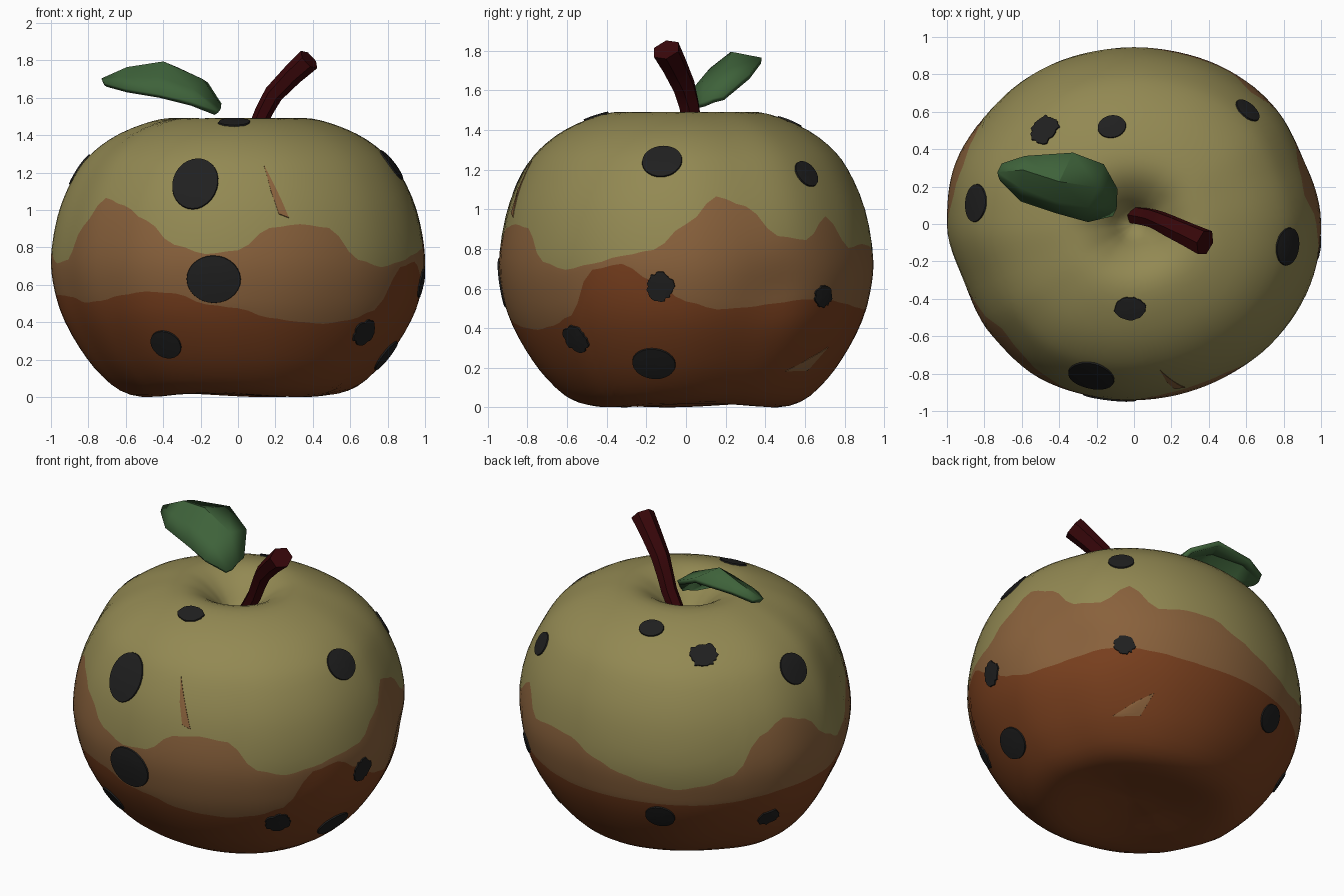
import bpy, bmesh, math, random
from mathutils import Vector
from mathutils.bvhtree import BVHTree

random.seed(4)
default = bpy.data.objects.get("Cube")
if default:
    bpy.data.objects.remove(default, do_unlink=True)


def material(name, colour):
    mat = bpy.data.materials.new(name)
    mat.use_nodes = True
    mat.diffuse_color = (*colour, 1)
    bsdf = next(n for n in mat.node_tree.nodes if n.type == 'BSDF_PRINCIPLED')
    bsdf.inputs["Base Color"].default_value = (*colour, 1)
    bsdf.inputs["Roughness"].default_value = 0.8
    return mat


OLIVE = material("olive skin", (0.29, 0.25, 0.086))
TAN = material("bruised tan", (0.25, 0.12, 0.045))
BROWN = material("rotten brown", (0.19, 0.05, 0.013))
BLACK = material("black mould", (0.014, 0.014, 0.014))
GREEN = material("leaf green", (0.048, 0.122, 0.042))
STEM = material("dark red stem", (0.04, 0.002, 0.003))


def make_object(name, bm, mats, angle=40):
    bmesh.ops.recalc_face_normals(bm, faces=bm.faces)
    mesh = bpy.data.meshes.new(name)
    bm.to_mesh(mesh)
    bm.free()
    obj = bpy.data.objects.new(name, mesh)
    bpy.context.collection.objects.link(obj)
    for mat in mats:
        mesh.materials.append(mat)
    bpy.ops.object.select_all(action='DESELECT')
    obj.select_set(True)
    bpy.context.view_layer.objects.active = obj
    bpy.ops.object.shade_smooth_by_angle(angle=math.radians(angle))
    return obj


def spline(points, t):
    """Point at t in 0..1 on a curve through the points."""
    u = min(max(t, 0), 1) * (len(points) - 1)
    i = min(int(u), len(points) - 2)
    f = u - i
    p = [Vector(points[min(max(k, 0), len(points) - 1)]) for k in range(i - 1, i + 3)]
    return 0.5 * (2 * p[1] + (p[2] - p[0]) * f
                  + (2 * p[0] - 5 * p[1] + 4 * p[2] - p[3]) * f ** 2
                  + (3 * p[1] - p[0] - 3 * p[2] + p[3]) * f ** 3)


def around(values, angle):
    """Smooth lookup in a ring of values that starts at -180 degrees."""
    u = ((angle + math.pi) / math.tau) % 1 * len(values)
    i, f = int(u), u % 1
    f = f * f * (3 - 2 * f)
    return values[i % len(values)] * (1 - f) + values[(i + 1) % len(values)] * f


# Apple half profile (radius, height) from the bottom hollow to the top hollow
PROFILE = [(0, .07), (.15, .06), (.32, .035), (.5, .015), (.63, .05), (.74, .14),
           (.83, .25), (.92, .4), (.975, .55), (1, .75), (.957, 1), (.868, 1.2),
           (.77, 1.32), (.62, 1.42), (.42, 1.49), (.28, 1.485), (.16, 1.41),
           (.07, 1.31), (0, 1.28)]
# Uneven girth, one value every twenty degrees
GIRTH = [1, .965, .988, 1.008, 1, .995, .993, 1, 1.003,
         1, .985, 1.01, 1.006, 1, 1, 1.006, 1.003, 1.015]
# Heights of the two colour borders, one value every ten degrees
UPPER = [.8, .72, .74, .92, 1.07, 1.03, .95, .82, .77, .79, .91, .93,
         .91, .74, .7, .73, .77, .8, .93, 1.07, 1.02, .87, .85, .97,
         .81, .83, .82, .74, .68, .64, .61, .64, .7, .92, 1, .95]
LOWER = [.55, .55, .54, .51, .52, .55, .57, .56, .5, .48, .43, .41,
         .4, .42, .47, .7, .73, .64, .54, .5, .51, .53, .55, .55,
         .53, .51, .5, .5, .5, .5, .5, .5, .51, .53, .55, .55]


def profile_at_height(z):
    lo, hi = 3 / 18, 14 / 18
    for _ in range(24):
        mid = (lo + hi) / 2
        lo, hi = (mid, hi) if spline(PROFILE, mid).y < z else (lo, mid)
    return lo


def skin_point(angle, t):
    r, z = spline(PROFILE, t)
    low = max(0, 1 - z / 0.5)
    lobe = 0.02 * low * r * math.sin(3 * angle + 1)
    # Shallow dent on the back left side
    dent = 0.03 * math.exp(-((angle - 0.55) / 0.22) ** 2 - ((z - 0.62) / 0.17) ** 2)
    r = r * around(GIRTH, angle) - dent
    return Vector((r * math.cos(angle), 0.945 * r * math.sin(angle), z + lobe))


# Apple body: rows of faces follow the colour borders
COLUMNS, BANDS = 108, (18, 8, 26)
bm = bmesh.new()
grid = []
for c in range(COLUMNS):
    a = c / COLUMNS * math.tau
    a = a - math.tau if a > math.pi else a
    stops = [0, profile_at_height(around(LOWER, a)), profile_at_height(around(UPPER, a)), 1]
    ts = [stops[b] + (stops[b + 1] - stops[b]) * k / n
          for b, n in enumerate(BANDS) for k in range(n)] + [1]
    grid.append([bm.verts.new(skin_point(a, t)) for t in ts])
row_band = [b for b, n in enumerate(BANDS) for _ in range(n)]
for c in range(COLUMNS):
    left, right = grid[c], grid[(c + 1) % COLUMNS]
    for row, band in enumerate(row_band):
        face = bm.faces.new((left[row], right[row], right[row + 1], left[row + 1]))
        face.material_index = band
bmesh.ops.remove_doubles(bm, verts=bm.verts, dist=0.0005)
# Rest the body on the ground
ground = min(v.co.z for v in bm.verts)
bmesh.ops.translate(bm, verts=bm.verts, vec=(0, 0, -ground))
bmesh.ops.recalc_face_normals(bm, faces=bm.faces)
skin = BVHTree.FromBMesh(bm)
make_object("apple_body", bm, [BROWN, TAN, OLIVE], 60)


def patch(name, centre, outline, mat, lift=0.008):
    """Thin plate laid on the skin; outline holds (sideways, upward) offsets."""
    spot, normal, _, _ = skin.find_nearest(Vector(centre))
    side = Vector((0, 0, 1)).cross(normal).normalized()
    up = normal.cross(side)
    bm = bmesh.new()

    def drop(u, v, height):
        start = spot + side * u + up * v
        hit, n, _, _ = skin.ray_cast(start + normal * 0.2, -normal)
        if hit is None:
            hit, n, _, _ = skin.find_nearest(start)
        return bm.verts.new(hit + n * height)

    rings = [[drop(u * s, v * s, h) for u, v in outline]
             for s, h in ((1, -0.003), (0.97, lift), (0.65, lift), (0.3, lift))]
    for outer, inner in zip(rings, rings[1:]):
        for i in range(len(outer)):
            j = (i + 1) % len(outer)
            bm.faces.new((outer[i], outer[j], inner[j], inner[i]))
    bm.faces.new(rings[-1])
    return make_object(name, bm, [mat])


# Mould spots: position, radius, height to width ratio, ragged edge
SPOTS = [((-.23, -.82, 1.145), .127, 1.2, 0), ((-.13, -.92, .63), .147, .88, 0),
         ((-.4, -.75, .26), .088, 1, 0), ((.67, -.55, .35), .085, .95, .2),
         ((.78, -.16, .23), .112, .86, 0), ((-.81, .33, .35), .08, .9, .2),
         ((-.82, .11, 1.2), .103, .95, 0), ((.82, -.12, 1.24), .103, .95, 0),
         ((-.02, -.45, 1.46), .09, .75, .1), ((-.12, .53, 1.46), .077, .85, 0),
         ((-.49, .52, 1.38), .095, .95, .25), ((.61, .61, 1.18), .077, .95, 0),
         ((.98, -.13, .61), .078, 1.05, .2), ((.66, .7, .56), .07, .9, .2),
         ((-.37, .79, .4), .09, .95, 0)]
for k, (centre, radius, tall, rough) in enumerate(SPOTS):
    ring = []
    for i in range(28):
        a = i / 28 * math.tau
        r = radius * (1 - rough * random.random())
        ring.append((r * math.cos(a), r * tall * math.sin(a)))
    patch(f"mould_spot_{k + 1}", centre, ring, BLACK)

# Splits in the skin
patch("front_split", (.21, -.84, 1.1), [(-.06, .16), (.055, -.15), (.0, -.13), (-.035, .0)],
      TAN, 0.004)
patch("back_split", (.52, .62, .23), [(-.13, -.07), (.04, -.06), (.12, .08), (.0, .02)],
      TAN, 0.004)

# Stem: bent six-sided tube that widens to a slanted end
PATH = [(-.01, .05, 1.26), (.1, .03, 1.44), (.19, -.01, 1.62), (.38, -.1, 1.805)]
bm = bmesh.new()
rings = []
for k in range(7):
    t = k / 6
    tangent = (spline(PATH, min(t + 0.05, 1)) - spline(PATH, t - 0.05)).normalized()
    side = Vector((0, 1, 0)).cross(tangent).normalized()
    across = tangent.cross(side)
    width = 0.05 + 0.025 * t ** 2
    rings.append([bm.verts.new(spline(PATH, t) + width * (
        side * math.cos(i * math.tau / 6) * 0.85 + across * math.sin(i * math.tau / 6)))
        for i in range(6)])
for low, high in zip(rings, rings[1:]):
    for i in range(6):
        j = (i + 1) % 6
        bm.faces.new((low[i], low[j], high[j], high[i]))
bm.faces.new(rings[0])
bm.faces.new(rings[-1])
make_object("stem", bm, [STEM], 35)

# Leaf: front edge, front crease, ridge and back edge at stations from base to tip
STATIONS = [((-.12, .05, 1.52), (-.1, .09, 1.53), (-.1, .14, 1.55), (-.1, .19, 1.56)),
            ((-.25, .02, 1.57), (-.25, .1, 1.64), (-.2, .2, 1.69), (-.17, .32, 1.67)),
            ((-.42, .07, 1.61), (-.42, .13, 1.7), (-.4, .23, 1.78), (-.33, .38, 1.75)),
            ((-.6, .13, 1.64), (-.6, .2, 1.7), (-.59, .29, 1.75), (-.58, .36, 1.73)),
            ((-.71, .24, 1.67), (-.72, .26, 1.68), (-.725, .28, 1.69), (-.7, .32, 1.69))]
bm = bmesh.new()
rows = [[bm.verts.new(p) for p in station] for station in STATIONS]
for near, far in zip(rows, rows[1:]):
    for i in range(3):
        bm.faces.new((near[i], near[i + 1], far[i + 1], far[i]))
leaf = make_object("leaf", bm, [GREEN], 30)
solid = leaf.modifiers.new("thickness", 'SOLIDIFY')
solid.thickness = 0.03
solid.offset = 0
